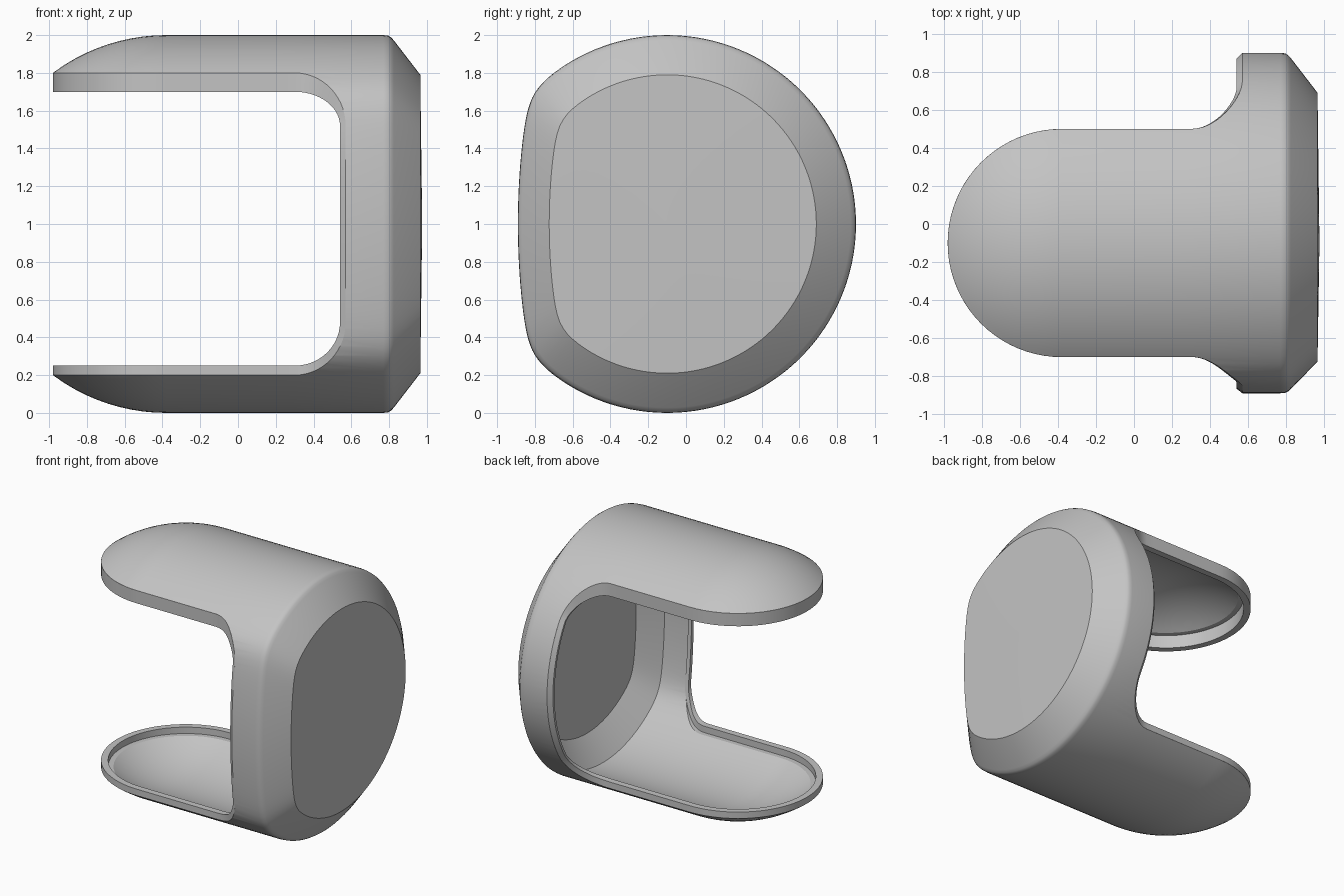
import bpy, bmesh
from math import sin, cos, pi, sqrt, radians

if "Cube" in bpy.data.objects:
    bpy.data.objects.remove(bpy.data.objects["Cube"])

SEG = 128
AXIS_Y, AXIS_Z = -0.1, 1.0      # long axis of the body
DOME_X = -0.38                  # centre of the domed arm tips
ARM_HALF = 0.6                  # half width of the arms
WALL = 0.05

grey = bpy.data.materials.new("light grey")
grey.use_nodes = True
grey.diffuse_color = (0.55, 0.55, 0.55, 1)
grey.node_tree.nodes["Principled BSDF"].inputs["Base Color"].default_value = (0.55, 0.55, 0.55, 1)


def make_object(name, bm):
    bmesh.ops.recalc_face_normals(bm, faces=bm.faces)
    mesh = bpy.data.meshes.new(name)
    bm.to_mesh(mesh)
    bm.free()
    mesh.materials.append(grey)
    obj = bpy.data.objects.new(name, mesh)
    bpy.context.collection.objects.link(obj)
    return obj


def bridge(bm, a, b):
    for i in range(len(a)):
        j = (i + 1) % len(a)
        bm.faces.new((a[i], a[j], b[j], b[i]))


def section_radius(angle):
    """Round section with a softly flattened front; angle is measured from -y."""
    c, s = cos(angle), sin(angle)
    if c < 0.05:
        return 1.0
    k = 0.125 * s * s
    flat = 0.79 / c if k < 1e-6 else (-c + sqrt(c * c + 4 * k * 0.79)) / (2 * k)
    return (1 + flat ** -30) ** (-1 / 30)


def capsule(name, radius, end_rings):
    """Loft the section along x, from the domed tip to the closed end."""
    bm = bmesh.new()
    rings = []
    for i in range(25):
        a = radians(4 + 86 * i / 24)
        rings.append((DOME_X - radius * cos(a), radius * sin(a), True))
    rings += [(x, s, False) for x, s in end_rings]
    loops = []
    for x, size, dome in rings:
        loop = []
        for i in range(SEG):
            a = 2 * pi * i / SEG
            r = section_radius(a)
            r = min(size, radius * r) if dome else size * r
            loop.append(bm.verts.new((x, AXIS_Y - r * cos(a), AXIS_Z + r * sin(a))))
        loops.append(loop)
    for a, b in zip(loops, loops[1:]):
        bridge(bm, a, b)
    bm.faces.new(loops[0])
    bm.faces.new(loops[-1])
    return make_object(name, bm)


def edge_profile(depth_x, top, bottom):
    """Side opening from the top arm, round the body edge, to the bottom arm."""
    pts = [(DOME_X + (0.3 - DOME_X) * i / 10, top) for i in range(10)]
    hi, lo, n = 1.52, 0.48, 14
    for i in range(n + 1):
        a = pi / 2 * i / n
        pts.append((0.3 + depth_x * sin(a), hi + (top - hi) * cos(a)))
    pts += [(0.3 + depth_x, hi + (lo - hi) * i / 20) for i in range(1, 20)]
    for i in range(n + 1):
        a = pi / 2 * i / n
        pts.append((0.3 + depth_x * cos(a), lo + (bottom - lo) * sin(a)))
    pts += [(0.3 + (DOME_X - 0.3) * i / 10, bottom) for i in range(1, 11)]
    return pts


def surface_offset(z, front):
    """Distance in y from the axis to the body surface at height z."""
    h = abs(z - AXIS_Z)
    if not front:
        return sqrt(1 - h * h)
    lo, hi = 0.0, pi / 2
    for _ in range(40):
        mid = (lo + hi) / 2
        if section_radius(mid) * sin(mid) < h:
            lo = mid
        else:
            hi = mid
    return section_radius(lo) * cos(lo)


def apply_cut(obj, cutter):
    mod = obj.modifiers.new("cut", "BOOLEAN")
    mod.operation = "DIFFERENCE"
    mod.solver = "EXACT"
    mod.object = cutter
    bpy.context.view_layer.objects.active = obj
    bpy.ops.object.modifier_apply(modifier=mod.name)
    bpy.data.objects.remove(cutter)


def smooth(obj):
    bpy.ops.object.select_all(action="DESELECT")
    obj.select_set(True)
    bpy.context.view_layer.objects.active = obj
    bpy.ops.object.shade_smooth_by_angle(angle=radians(25))


outer_edge = edge_profile(0.27, 1.8, 0.2)
inner_edge = edge_profile(0.24, 1.7, 0.25)

# Hollow body with two domed arms
shell = capsule("shell", 1.0, [(0.3, 1), (0.77, 1), (0.795, 0.997), (0.81, 0.988),
                               (0.825, 0.972), (0.965, 0.79), (0.975, 0.02)])
hollow = capsule("hollow_cutter", 1 - WALL, [(0.3, 0.95), (0.78, 0.95), (0.92, 0.76)])
apply_cut(shell, hollow)

# Cut the opening straight through from front to back
bm = bmesh.new()
outline = [(-1.6, 1.8)] + outer_edge + [(-1.6, 0.2)]
front, back = [[bm.verts.new((x, y, z)) for x, z in outline] for y in (-1.5, 1.5)]
bridge(bm, front, back)
bm.faces.new(front)
bm.faces.new(back)
apply_cut(shell, make_object("opening_cutter", bm))
smooth(shell)

# Raised lip following the whole edge of the opening
stations = []


def add_sides(is_front):
    sign = -1 if is_front else 1
    run = []
    for (x0, z0), (x1, z1) in zip(outer_edge, inner_edge):
        u = surface_offset(z0, is_front)
        chamfer = 0.03 * max(0, min(1, (u - ARM_HALF) / 0.25))
        y0, y1, y2 = [AXIS_Y + sign * v for v in (u, u - chamfer, u - WALL)]
        run.append([(x0, y0, z0), (x1, y1, z1), (x1, y2, z1), (x0, y2, z0)])
    return run


def add_tip(z0, z1, start):
    run = []
    for i in range(1, 40):
        a = pi * i / 40
        dx, dy = -sin(a), start * cos(a)
        run.append([(DOME_X + r * dx, AXIS_Y + r * dy, z) for r, z in
                    ((ARM_HALF, z0), (ARM_HALF, z1), (ARM_HALF - WALL, z1), (ARM_HALF - WALL, z0))])
    return run


stations += add_sides(True)
stations += add_tip(0.2, 0.25, -1)
stations += reversed(add_sides(False))
stations += add_tip(1.8, 1.7, 1)

bm = bmesh.new()
loops = [[bm.verts.new(p) for p in st] for st in stations]
for a, b in zip(loops, loops[1:] + loops[:1]):
    bridge(bm, a, b)
smooth(make_object("opening_lip", bm))
